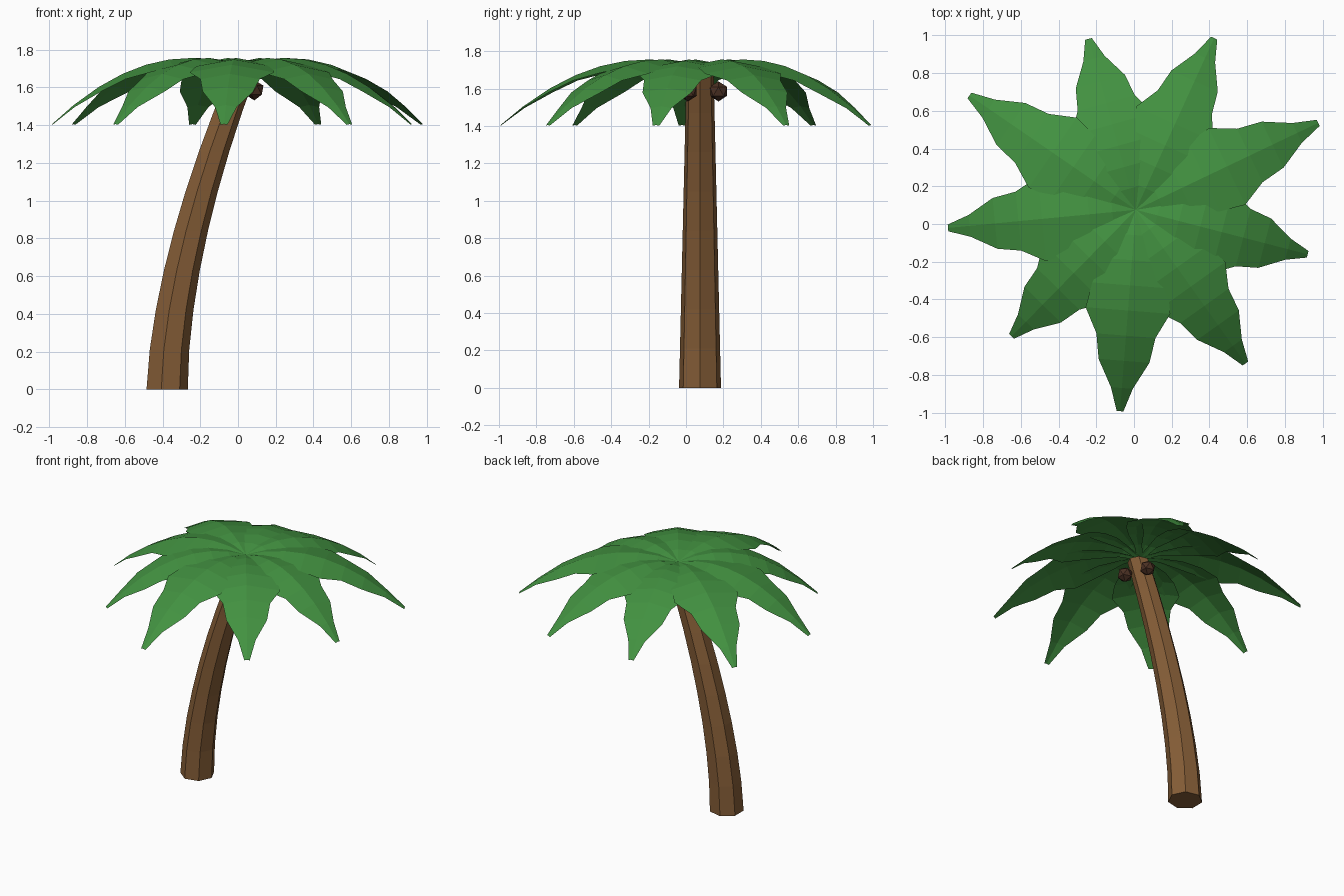
import bpy, bmesh
from math import sin, cos, pi, radians
from mathutils import Matrix, Vector

cube = bpy.data.objects.get("Cube")
if cube:
    bpy.data.objects.remove(cube, do_unlink=True)


def material(name, rgb):
    mat = bpy.data.materials.new(name)
    mat.use_nodes = True
    mat.diffuse_color = (*rgb, 1)
    bsdf = next(n for n in mat.node_tree.nodes if n.type == 'BSDF_PRINCIPLED')
    bsdf.inputs["Base Color"].default_value = (*rgb, 1)
    return mat


def finish(bm, name, mat):
    mesh = bpy.data.meshes.new(name)
    bm.to_mesh(mesh)
    bm.free()
    mesh.materials.append(mat)
    obj = bpy.data.objects.new(name, mesh)
    bpy.context.collection.objects.link(obj)
    return obj


leaf = material("leaf_green", (0.055, 0.285, 0.052))
bark = material("bark_brown", (0.235, 0.11, 0.038))
shell = material("coconut_brown", (0.07, 0.03, 0.017))
CROWN = Vector((0.01, 0.075, 0))

# Trunk: seven-sided tapered tube that leans over towards the crown
SIDES, RINGS, HEIGHT = 7, 9, 1.68
bm = bmesh.new()
rings = []
for i in range(RINGS):
    z = HEIGHT * i / (RINGS - 1)
    x = -0.381 + 0.17 * z ** 1.67
    r = 0.115 - 0.024 * z
    rings.append([bm.verts.new((x + r * cos(2 * pi * k / SIDES),
                                CROWN.y + r * sin(2 * pi * k / SIDES), z))
                  for k in range(SIDES)])
for low, high in zip(rings, rings[1:]):
    for k in range(SIDES):
        n = (k + 1) % SIDES
        bm.faces.new((low[k], low[n], high[n], high[k]))
bm.faces.new(rings[0][::-1])
bm.faces.new(rings[-1])
finish(bm, "trunk", bark)

# Fronds: creased leaves that arch up and then droop; (position, half width)
OUTLINE = [(0, 0.02), (0.125, 0.075), (0.25, 0.15), (0.375, 0.2), (0.5, 0.225),
           (0.625, 0.157), (0.75, 0.135), (0.885, 0.058), (1, 0.018)]


def frond(name, angle, length):
    bm = bmesh.new()
    rows = []
    for t, w in OUTLINE:
        z = 1.711 + 0.341 * t - 0.647 * t * t
        rows.append([bm.verts.new((t * length, s * w, z - 0.18 * w * abs(s)))
                     for s in (-1, 0, 1)])
    for a, b in zip(rows, rows[1:]):
        for k in (0, 1):
            bm.faces.new((a[k], b[k], b[k + 1], a[k + 1]))
    bm.transform(Matrix.Translation(CROWN) @ Matrix.Rotation(angle, 4, 'Z'))
    finish(bm, name, leaf)


for i in range(9):
    frond(f"frond_{i + 1}", radians(25.5 + 40 * i), (1.07, 1.0, 0.94)[i % 3])

# Coconuts: three faceted balls around the top of the trunk
for i in range(3):
    a = radians(80 + 120 * i)
    bm = bmesh.new()
    bmesh.ops.create_icosphere(bm, subdivisions=1, radius=0.054)
    spot = CROWN + Vector((0.1 * cos(a), 0.1 * sin(a), 1.585))
    bm.transform(Matrix.Translation(spot))
    finish(bm, f"coconut_{i + 1}", shell)
